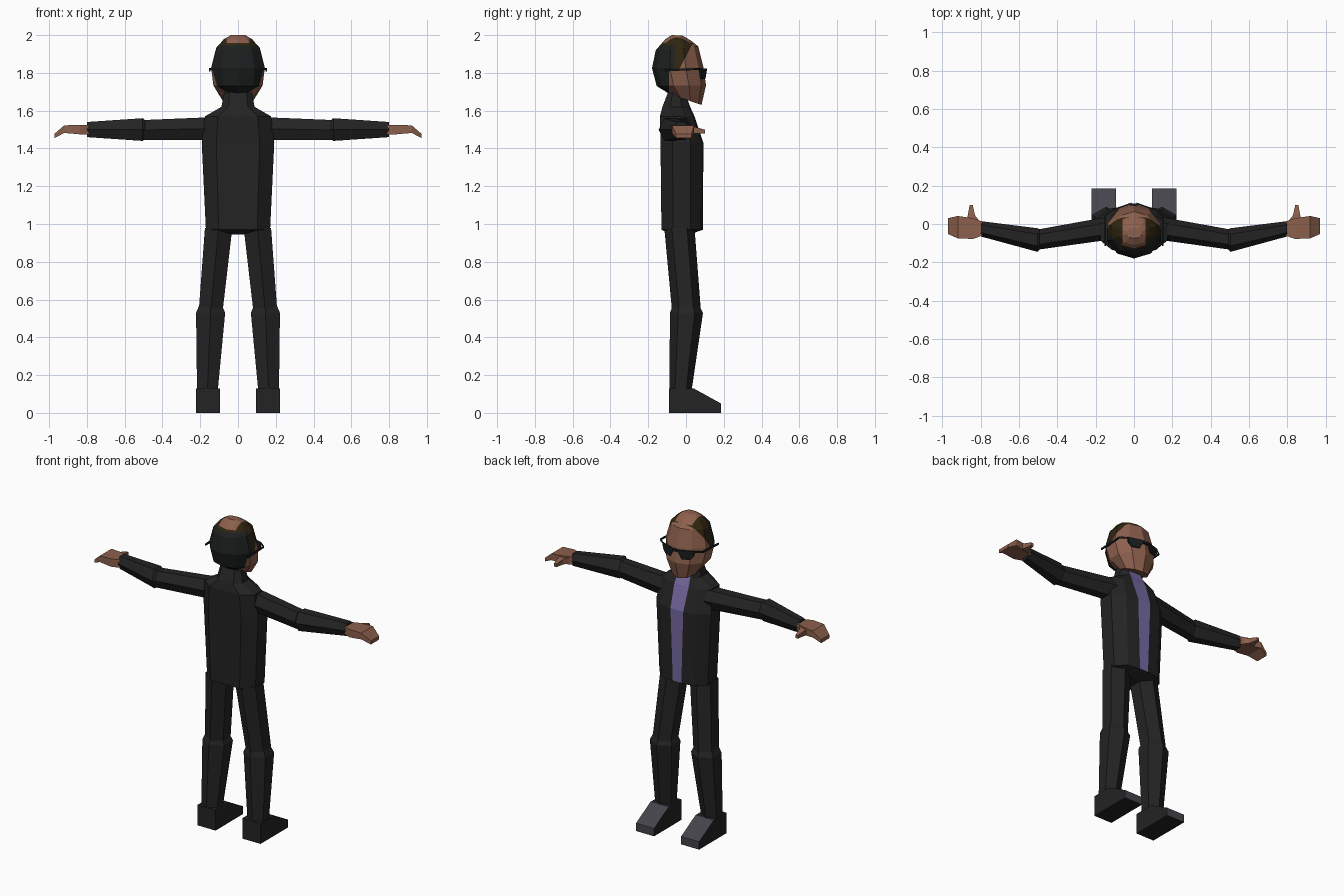
import bpy, bmesh, math
from mathutils import Vector

if "Cube" in bpy.data.objects:
    bpy.data.objects.remove(bpy.data.objects["Cube"])


def material(name, r, g, b):
    m = bpy.data.materials.new(name)
    m.diffuse_color = (r, g, b, 1)
    m.use_nodes = True
    m.node_tree.nodes["Principled BSDF"].inputs["Base Color"].default_value = m.diffuse_color
    return m


BLACK = material("black cloth", 0.017, 0.017, 0.017)
PURPLE = material("purple shirt", 0.18, 0.145, 0.36)
SKIN = material("brown skin", 0.26, 0.115, 0.072)
HAIR = material("black hair", 0.012, 0.014, 0.014)
BROWN = material("dark brown hair", 0.028, 0.018, 0.005)
SHOE = material("grey shoe", 0.06, 0.058, 0.07)
GLASS = material("dark glasses", 0.010, 0.011, 0.012)


def loft(name, rings, mats, rule=None, mirror=False, cuts=()):
    """Skin a list of closed point rings, cap both ends, colour faces by rule."""
    bm = bmesh.new()
    loops = [[bm.verts.new(p) for p in ring] for ring in rings]
    n = len(loops[0])
    for a, b in zip(loops, loops[1:]):
        for i in range(n):
            j = (i + 1) % n
            bm.faces.new((a[i], a[j], b[j], b[i]))
    bm.faces.new(loops[0][::-1])
    bm.faces.new(loops[-1])
    for co, no in cuts:
        geom = bm.verts[:] + bm.edges[:] + bm.faces[:]
        bmesh.ops.bisect_plane(bm, geom=geom, plane_co=co, plane_no=no)
    bmesh.ops.recalc_face_normals(bm, faces=bm.faces[:])
    if rule:
        for f in bm.faces:
            f.material_index = rule(f.calc_center_median(), f.normal)
    me = bpy.data.meshes.new(name)
    bm.to_mesh(me)
    bm.free()
    for m in mats:
        me.materials.append(m)
    ob = bpy.data.objects.new(name, me)
    bpy.context.collection.objects.link(ob)
    if mirror:
        ob.modifiers.new("Mirror", 'MIRROR')
    return ob


HEX = [math.radians(30 + 60 * k) for k in range(6)]
C30 = math.cos(math.radians(30))


def leg_ring(z, x0, x1, y0, y1):
    return [((x0 + x1) / 2 + (x1 - x0) / 2 / C30 * math.cos(a),
             (y0 + y1) / 2 + (y1 - y0) / 2 * math.sin(a), z) for a in HEX]


def arm_ring(x, y0, y1, z0, z1):
    return [(x, (y0 + y1) / 2 + (y1 - y0) / 2 * math.sin(a),
             (z0 + z1) / 2 + (z1 - z0) / 2 / C30 * math.cos(a)) for a in HEX]


def box_ring(x, y0, y1, z0, z1):
    return [(x, y0, z0), (x, y1, z0), (x, y1, z1), (x, y0, z1)]


# Jacket with the shirt showing as a front strip
def torso_ring(z, w, s, f, b):
    d = f - b
    half = [(s, f), (0.65 * w, f - 0.05 * d), (w, f - 0.3 * d),
            (w, b + 0.28 * d), (0.6 * w, b)]
    return [(x, y, z) for x, y in half] + [(-x, y, z) for x, y in half[::-1]]


loft("jacket", [torso_ring(*r) for r in (
    (0.945, 0.04, 0.015, 0.02, -0.08),
    (0.97, 0.17, 0.030, 0.09, -0.13),
    (1.43, 0.192, 0.045, 0.092, -0.135),
    (1.57, 0.175, 0.050, 0.045, -0.138),
    (1.62, 0.088, 0.045, 0.022, -0.125),
    (1.71, 0.070, 0.035, -0.01, -0.09))], (BLACK, PURPLE),
    lambda c, n: int(abs(c.x) < 0.005 and c.y > 0 and 0.98 < c.z < 1.70))

# Legs
loft("thigh", [leg_ring(0.98, 0.03, 0.175, -0.115, 0.045),
               leg_ring(0.55, 0.08, 0.207, -0.075, 0.078)], [BLACK], mirror=True)
loft("shin", [leg_ring(0.57, 0.085, 0.205, -0.07, 0.07),
              leg_ring(0.53, 0.068, 0.222, -0.085, 0.09),
              leg_ring(0.12, 0.107, 0.217, -0.088, 0.03)], [BLACK], mirror=True)

# Shoes: side profile swept across the width
shoe = ((-0.09, 0), (0.185, 0), (0.185, 0.05), (0.04, 0.13), (-0.09, 0.13))
loft("shoe", [[(x, y, z) for y, z in shoe] for x in (0.095, 0.222)],
     (BLACK, SHOE), lambda c, n: int(n.y > 0.3), mirror=True)

# Arms
loft("upper_arm", [arm_ring(0.15, -0.085, 0.035, 1.445, 1.565),
                   arm_ring(0.51, -0.135, -0.03, 1.445, 1.55)], [BLACK], mirror=True)
loft("forearm", [arm_ring(0.48, -0.12, -0.035, 1.46, 1.54),
                 arm_ring(0.505, -0.145, -0.022, 1.44, 1.56),
                 arm_ring(0.80, -0.065, 0.015, 1.46, 1.54)], [BLACK], mirror=True)

# Hands
loft("hand", [box_ring(0.79, -0.06, 0.012, 1.475, 1.525),
              box_ring(0.84, -0.078, 0.030, 1.475, 1.525),
              box_ring(0.92, -0.075, 0.042, 1.482, 1.522),
              box_ring(0.972, -0.052, 0.030, 1.455, 1.477)], [SKIN], mirror=True)
loft("thumb", [[(x0, y, z - h), (x1, y, z - h), (x1, y, z + h), (x0, y, z + h)]
               for y, x0, x1, z, h in ((0.0, 0.795, 0.875, 1.50, 0.02),
                                       (0.045, 0.83, 0.868, 1.497, 0.017),
                                       (0.10, 0.842, 0.858, 1.49, 0.01))],
     [SKIN], mirror=True)


# Head: tilted rings given by back point, front point and half width
def head_ring(yb, zb, yf, zf, w):
    pts = []
    for k in range(10):
        a = math.radians(36 * k)
        t = (1 + math.cos(a)) / 2
        pts.append((w / 0.951 * math.sin(a), yb + (yf - yb) * t, zb + (zf - zb) * t))
    return pts


def head_colour(c, n):
    if c.z > 1.958 and abs(c.x) < 0.06:
        return 0
    line = -0.03 + (c.z - 1.83) * 0.52
    hair = c.y < line if c.z > 1.81 else c.y < -0.09
    if not hair:
        return 0
    return 2 if c.y > -0.06 or c.z > 1.945 else 1


loft("head", [head_ring(*r) for r in (
    (-0.09, 1.69, 0.082, 1.63, 0.08),
    (-0.155, 1.73, 0.106, 1.735, 0.130),
    (-0.18, 1.825, 0.092, 1.83, 0.142),
    (-0.16, 1.92, 0.065, 1.94, 0.115),
    (-0.11, 1.978, 0.025, 1.972, 0.078),
    (-0.075, 2.0, -0.02, 1.998, 0.04))], (SKIN, HAIR, BROWN), head_colour,
    cuts=(((0, 0, 1.81), (0, 0, 1)), ((0, 0, 1.945), (0, 0, 1)),
          ((0, 0, 1.958), (0, 0, 1)), ((0, -0.09, 0), (0, 1, 0)),
          ((0, -0.06, 0), (0, 1, 0)), ((0, -0.03, 1.83), (0, 1, -0.52)),
          ((0.06, 0, 0), (1, 0, 0)), ((-0.06, 0, 0), (1, 0, 0))))

# Sunglasses: lens plates, bridge and temples
lens = ((0.012, 1.822), (0.112, 1.825), (0.106, 1.79), (0.085, 1.767), (0.04, 1.767))
loft("lens", [[(x, 0.108 - 0.34 * x + d, z) for x, z in lens] for d in (0, 0.008)],
     [GLASS], mirror=True)
loft("glasses_bridge", [box_ring(x, 0.096, 0.108, 1.807, 1.82)
                        for x in (-0.02, 0.02)], [GLASS])
loft("temple", [[(x, y, z - 0.005), (x + 0.007, y, z - 0.005),
                 (x + 0.007, y, z + 0.005), (x, y, z + 0.005)]
                for x, y, z in ((0.105, 0.075, 1.82), (0.146, 0.045, 1.82),
                                (0.146, -0.115, 1.813))], [GLASS], mirror=True)
